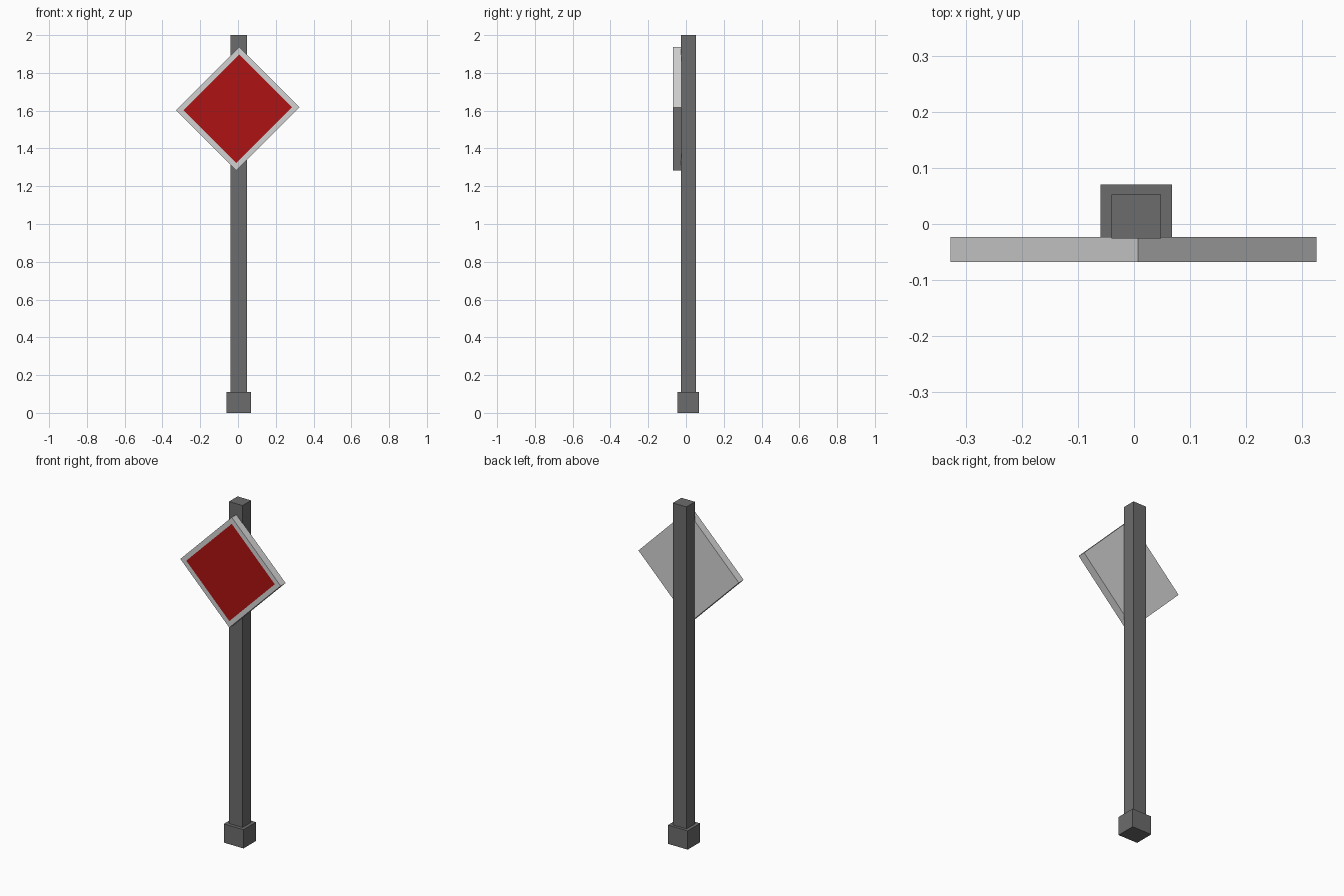
import bpy, bmesh
from math import radians
from mathutils import Matrix, Vector

cube = bpy.data.objects.get("Cube")
if cube:
    bpy.data.objects.remove(cube, do_unlink=True)


def material(name, rgb):
    m = bpy.data.materials.new(name)
    m.use_nodes = True
    m.diffuse_color = (*rgb, 1)
    m.node_tree.nodes["Principled BSDF"].inputs["Base Color"].default_value = (*rgb, 1)
    return m


grey = material("dark grey metal", (0.15, 0.15, 0.15))
white = material("pale grey paint", (0.65, 0.65, 0.65))
red = material("red paint", (0.42, 0.006, 0.006))


def box(name, low, high, mats, border=0, turn=0):
    """Box between two corners; a border paints an inset panel on the front."""
    low, high = Vector(low), Vector(high)
    centre, size = (low + high) / 2, high - low
    bm = bmesh.new()
    bmesh.ops.create_cube(bm, size=1, matrix=Matrix.Diagonal((*size, 1)))
    if border:
        front = min(bm.faces, key=lambda f: f.calc_center_median().y)
        bmesh.ops.inset_region(bm, faces=[front], thickness=border)
        front.material_index = 1
    bm.transform(Matrix.Translation(centre) @ Matrix.Rotation(radians(turn), 4, "Y"))
    mesh = bpy.data.meshes.new(name)
    bm.to_mesh(mesh)
    bm.free()
    for m in mats:
        mesh.materials.append(m)
    obj = bpy.data.objects.new(name, mesh)
    bpy.context.collection.objects.link(obj)
    return obj


# Square post standing in a small foot
box("foot", (-0.06, -0.046, 0), (0.068, 0.07, 0.11), [grey])
box("post", (-0.04, -0.026, 0.05), (0.048, 0.053, 2), [grey])

# Diamond sign plate with a painted panel on its front
box("sign_plate", (-0.237, -0.068, 1.385), (0.235, -0.023, 1.835),
    [white, red], border=0.0385, turn=-45)
